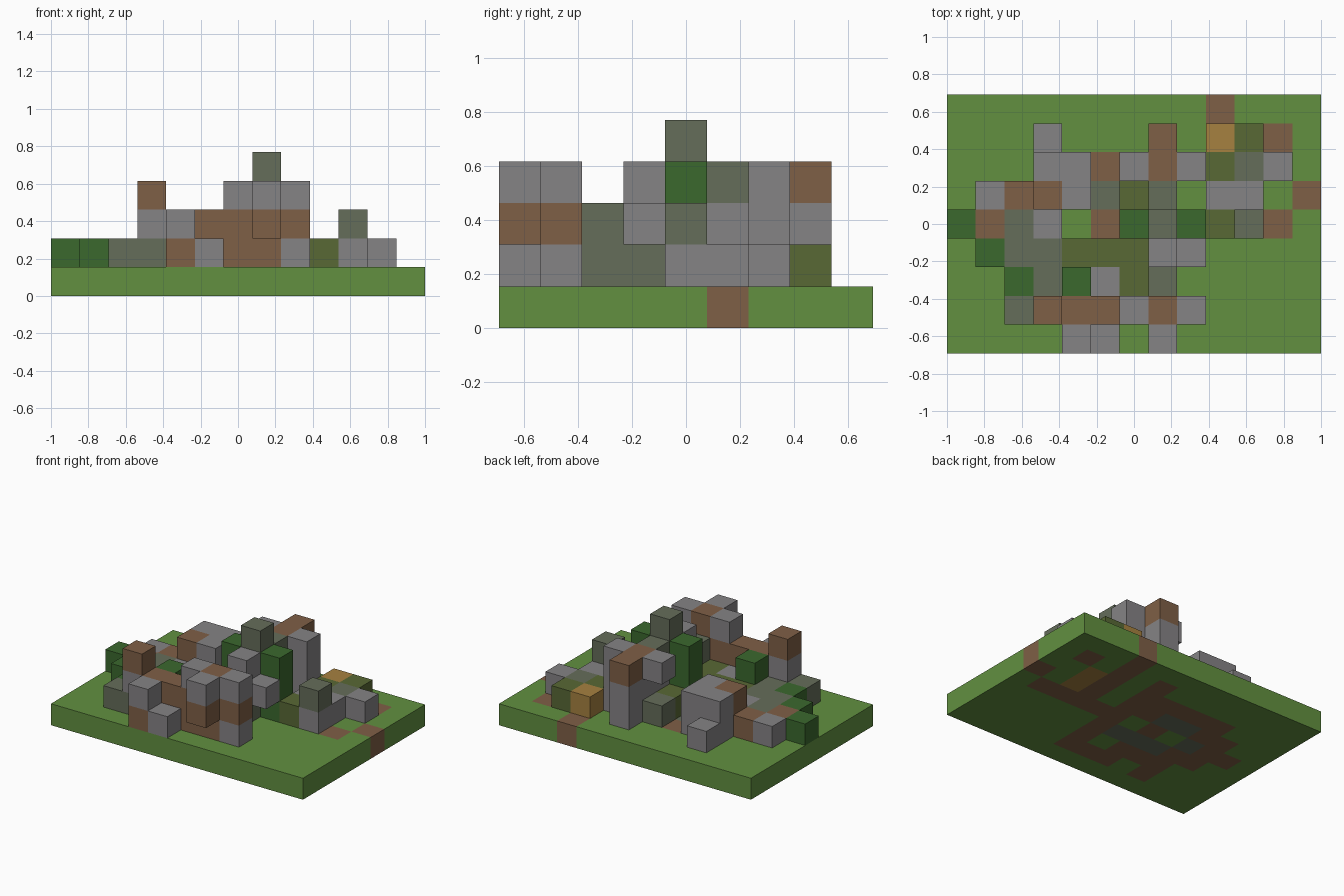
import bpy
import bmesh
from mathutils import Vector

cube = bpy.data.objects.get("Cube")
if cube:
    bpy.data.objects.remove(cube, do_unlink=True)

CELL = 2 / 13

# Block colours, by map letter
PALETTE = {
    "G": ("grass green", (0.122, 0.279, 0.051)),
    "d": ("dirt brown", (0.212, 0.115, 0.061)),
    "s": ("stone grey", (0.235, 0.228, 0.235)),
    "m": ("mossy stone", (0.130, 0.153, 0.102)),
    "v": ("olive vine", (0.098, 0.138, 0.035)),
    "l": ("dark leaf green", (0.043, 0.138, 0.027)),
    "g": ("gold", (0.380, 0.220, 0.051)),
}

# Floor plans from the ground up, back row first
LAYERS = {
    "ground_slab": """
        GGGGGGGGGdGGG
        GGGGGGGdGdGdG
        GGGdddddGdgGG
        GGddmmddGdgGd
        GddmGdGdddddG
        GGddmmmdGGGGG
        GGGdddGdGGGGG
        GGGdGdddGGGGG
        GGGGGGGGGGGGG""",
    "lower_walls": """
        .............
        ...s...s.gv..
        ...ss.mssvms.
        .sdds.vs.ss..
        ldms..lmlvs..
        .lmmvvvm.....
        ..lmlsvm.....
        ..mmdddds....
        ....ds.......""",
    "middle_walls": """
        .............
        .......s.....
        ...ss..ss....
        ...ds..s.....
        ......lml.m..
        .......ss....
        ....l..m.....
        ...sddddd....
        ....s..d.....""",
    "upper_walls": """
        .............
        .......d.....
        ......sds....
        .......m.....
        ......lml....
        .......s.....
        .............
        ...d..sds....
        .......s.....""",
    "top_block": """
        .............
        .............
        .............
        .............
        .......m.....""",
}


def make_material(name, rgb):
    mat = bpy.data.materials.new(name)
    mat.use_nodes = True
    mat.diffuse_color = (*rgb, 1)
    bsdf = mat.node_tree.nodes["Principled BSDF"]
    bsdf.inputs["Base Color"].default_value = (*rgb, 1)
    bsdf.inputs["Roughness"].default_value = 0.9
    return mat


MATERIALS = {key: make_material(*spec) for key, spec in PALETTE.items()}

# Read the plans into a grid of blocks
blocks = {}
for k, plan in enumerate(LAYERS.values()):
    for r, row in enumerate(plan.split()):
        for i, letter in enumerate(row):
            if letter != ".":
                blocks[i, 8 - r, k] = letter

AXES = [Vector(a) for a in ((1, 0, 0), (0, 1, 0), (0, 0, 1))]


def add_block_faces(bm, pos, slot):
    """Add the open faces of one block."""
    centre = Vector((pos[0] - 6, pos[1] - 4, pos[2] + 0.5))
    for a in range(3):
        u, v = AXES[(a + 1) % 3], AXES[(a + 2) % 3]
        for sign in (1, -1):
            n = AXES[a] * sign
            if tuple(int(p + d) for p, d in zip(pos, n)) in blocks:
                continue
            corners = [(1, 1), (-1, 1), (-1, -1), (1, -1)][::sign]
            face = bm.faces.new([
                bm.verts.new((centre + (n + u * cu + v * cv) / 2) * CELL)
                for cu, cv in corners])
            face.material_index = slot


# One object for each storey
for k, name in enumerate(LAYERS):
    mesh = bpy.data.meshes.new(name)
    bm = bmesh.new()
    storey = {p: c for p, c in blocks.items() if p[2] == k}
    used = sorted(set(storey.values()))
    for letter in used:
        mesh.materials.append(MATERIALS[letter])
    for pos, letter in storey.items():
        add_block_faces(bm, pos, used.index(letter))
    bmesh.ops.remove_doubles(bm, verts=bm.verts, dist=0.001)
    bm.to_mesh(mesh)
    bm.free()
    obj = bpy.data.objects.new(name, mesh)
    bpy.context.collection.objects.link(obj)
